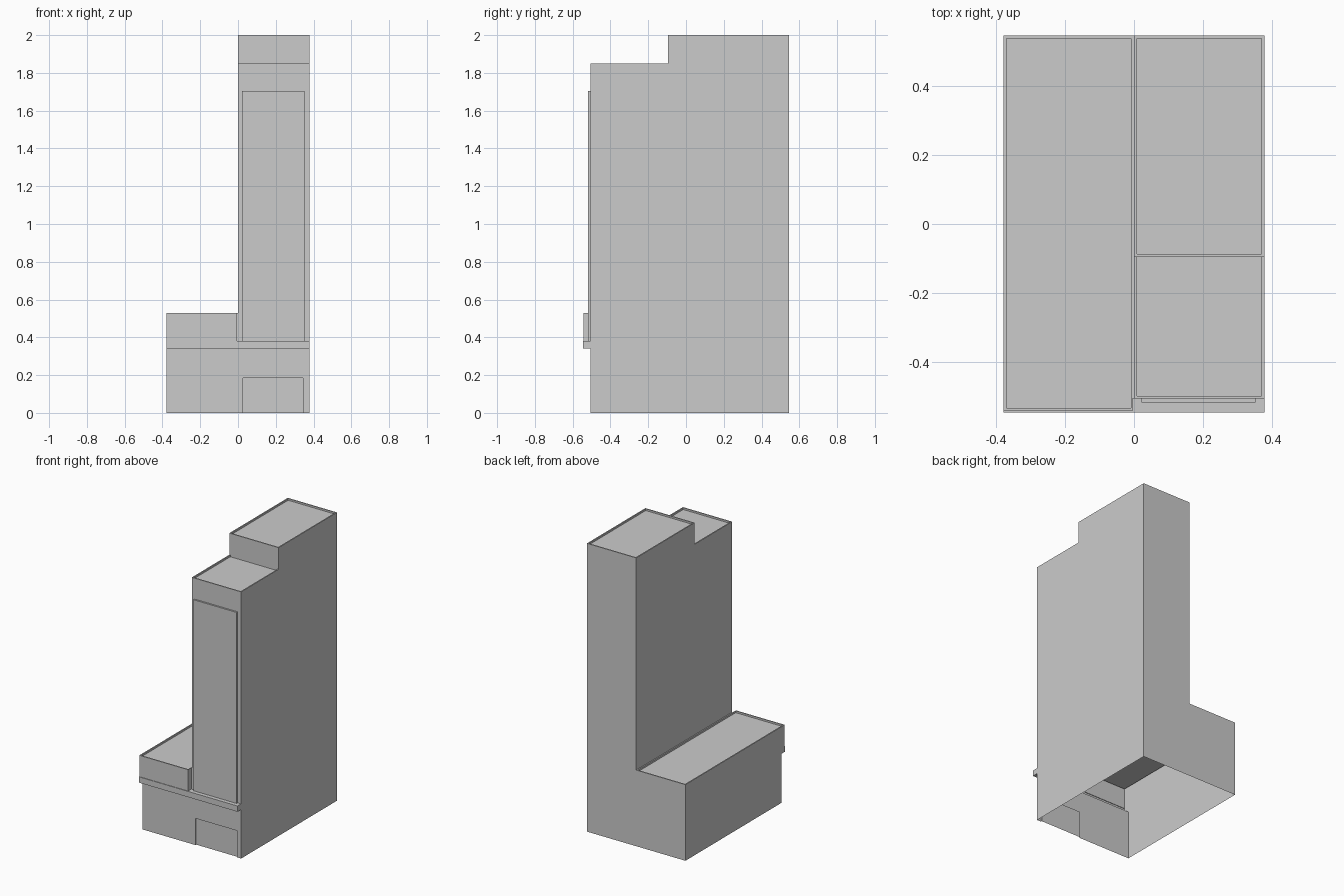
import bpy, bmesh, math
from mathutils import Vector

if "Cube" in bpy.data.objects:
    bpy.data.objects.remove(bpy.data.objects["Cube"])

# Main dimensions
W, BACK, FRONT, SILL, BAY = 0.378, 0.546, -0.506, -0.546, -0.542
STEP = -0.095          # where the tower steps up
RIM, DEEP = 0.008, 0.012   # parapet width and roof recess depth

# Each entry: part name (None cuts), x range, y range, z range
blocks = [
    ("base", (-W, W), (FRONT, BACK), (0, 0.34)),
    ("annex", (-W, 0), (FRONT, BACK), (0.34, 0.528)),
    ("annex", (-W, -0.004), (BAY, FRONT), (0.34, 0.528)),
    ("tower", (0, W), (FRONT, BACK), (0.34, 1.85)),
    ("penthouse", (0, W), (STEP, BACK), (1.85, 2.0)),
    ("ledge", (-W, W), (SILL, FRONT), (0.34, 0.38)),
    ("facade_panel", (0.022, 0.352), (-0.518, FRONT), (0.38, 1.705)),
    # roof recesses behind the parapets
    (None, (-W + RIM, -RIM), (BAY + RIM, BACK - RIM), (0.528 - DEEP, 0.528)),
    (None, (RIM, W - RIM), (FRONT + RIM, STEP), (1.85 - DEEP, 1.85)),
    (None, (RIM, W - RIM), (STEP + RIM, BACK - RIM), (2 - DEEP, 2.0)),
    # shallow entrance recess
    (None, (0.027, 0.345), (FRONT, FRONT + 0.008), (0, 0.185)),
]

# Shared cell grid made from all block edges
grid = [sorted({v for b in blocks for v in b[a + 1]}) for a in range(3)]
owner = {}
for name, *ranges in blocks:
    lo = [grid[a].index(ranges[a][0]) for a in range(3)]
    hi = [grid[a].index(ranges[a][1]) for a in range(3)]
    for i in range(lo[0], hi[0]):
        for j in range(lo[1], hi[1]):
            for k in range(lo[2], hi[2]):
                owner[i, j, k] = name


def build_part(name):
    """Outer skin of one part, open where it meets other parts or the ground."""
    bm = bmesh.new()
    for cell in [c for c, n in owner.items() if n == name]:
        for a in range(3):
            for d in (0, 1):
                near = list(cell)
                near[a] += 2 * d - 1
                if owner.get(tuple(near)) or near[2] < 0:
                    continue
                u, v = (a + 1) % 3, (a + 2) % 3
                corners = []
                for du, dv in ((0, 0), (1, 0), (1, 1), (0, 1)):
                    p = list(cell)
                    p[a] += d
                    p[u] += du
                    p[v] += dv
                    corners.append(bm.verts.new([grid[n][p[n]] for n in range(3)]))
                bm.faces.new(corners if d else corners[::-1])
    bmesh.ops.remove_doubles(bm, verts=bm.verts, dist=1e-5)
    bmesh.ops.dissolve_limit(bm, angle_limit=math.radians(1),
                             verts=bm.verts, edges=bm.edges)
    mesh = bpy.data.meshes.new(name)
    bm.to_mesh(mesh)
    bm.free()
    bpy.context.collection.objects.link(bpy.data.objects.new(name, mesh))


for part in dict.fromkeys(b[0] for b in blocks if b[0]):
    build_part(part)
